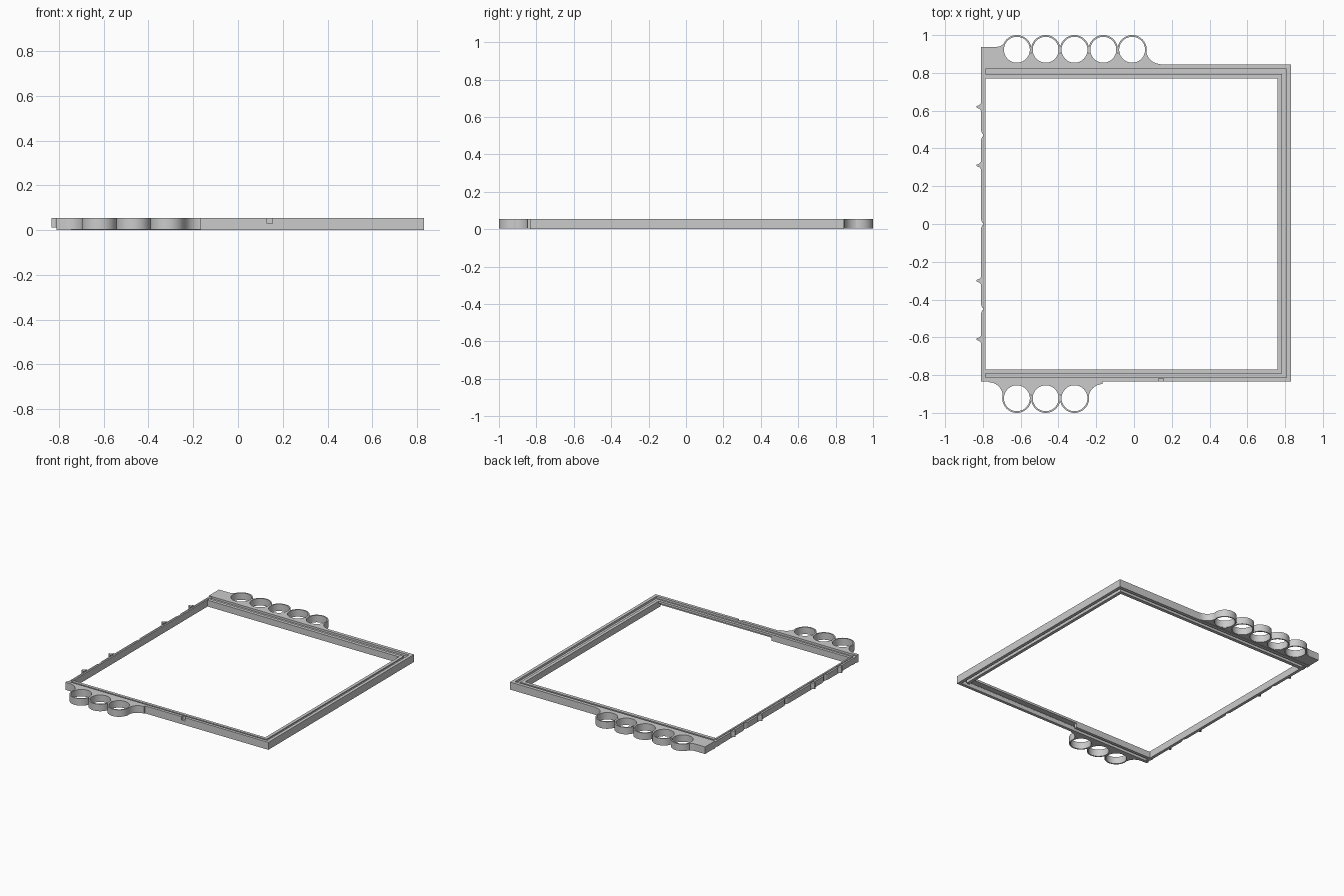
import bpy, bmesh
from math import sin, cos, radians, pi

if "Cube" in bpy.data.objects:
    bpy.data.objects.remove(bpy.data.objects["Cube"])

H = 0.055


def make_object(name, bm):
    bmesh.ops.recalc_face_normals(bm, faces=bm.faces)
    me = bpy.data.meshes.new(name)
    bm.to_mesh(me)
    bm.free()
    ob = bpy.data.objects.new(name, me)
    bpy.context.collection.objects.link(ob)
    return ob


def shade(ob):
    bpy.ops.object.select_all(action='DESELECT')
    ob.select_set(True)
    bpy.context.view_layer.objects.active = ob
    bpy.ops.object.shade_smooth_by_angle(angle=radians(30))


def plate(name, pts, z0, z1):
    """Extrude a flat outline between two heights."""
    bm = bmesh.new()
    f = bm.faces.new([bm.verts.new((x, y, z0)) for x, y in pts])
    ext = bmesh.ops.extrude_face_region(bm, geom=[f])
    for v in ext['geom']:
        if isinstance(v, bmesh.types.BMVert):
            v.co.z = z1
    return make_object(name, bm)


def arc(cx, cy, r, a0, a1, n):
    return [(cx + r * cos(radians(a0 + (a1 - a0) * i / n)),
             cy + r * sin(radians(a0 + (a1 - a0) * i / n))) for i in range(n + 1)]


def ring(name, cx, cy, ro, ri, z0, z1, n=48):
    """Open tube with square lips."""
    bm = bmesh.new()
    loops = []
    for r, z in ((ro, z0), (ro, z1), (ri, z1), (ri, z0)):
        loops.append([bm.verts.new((cx + r * cos(2 * pi * i / n),
                                    cy + r * sin(2 * pi * i / n), z)) for i in range(n)])
    for k in range(4):
        a, b = loops[k], loops[(k + 1) % 4]
        for i in range(n):
            j = (i + 1) % n
            bm.faces.new((a[i], a[j], b[j], b[i]))
    shade(make_object(name, bm))


def cut(target, x0, x1, y0, y1, z0, z1):
    c = plate("cutter", [(x0, y0), (x1, y0), (x1, y1), (x0, y1)], z0, z1)
    c.hide_render = True
    m = target.modifiers.new("cut", 'BOOLEAN')
    m.object, m.operation, m.solver = c, 'DIFFERENCE', 'EXACT'
    bpy.context.view_layer.objects.active = target
    bpy.ops.object.modifier_apply(modifier=m.name)
    bpy.data.objects.remove(c)


# Three-sided frame: stepped, grooved section swept with mitred corners
section = [(1, 0), (1, H), (.67, H), (.67, .04), (.33, .04), (.33, .048),
           (0, .048), (0, .002), (.33, .002), (.33, .03), (.67, .03), (.67, 0)]
bm = bmesh.new()
stations = [[], [], [], []]
for t, z in section:
    xr, yb, yf = .76 + .07 * t, .77 + .075 * t, -.77 - .065 * t
    for st, p in zip(stations, ((-.81, yb), (xr, yb), (xr, yf), (-.81, yf))):
        st.append(bm.verts.new((p[0], p[1], z)))
n = len(section)
for a, b in zip(stations, stations[1:]):
    for i in range(n):
        bm.faces.new((a[i], a[(i + 1) % n], b[(i + 1) % n], b[i]))
bm.faces.new(stations[0])
bm.faces.new(stations[3])
frame = make_object("frame", bm)
cut(frame, .13, .155, -.86, -.818, .03, .08)         # front slot
cut(frame, -.15, .7595, -.8125, -.74, -.02, .032)    # front lip relief

# Thin left bar with shallow notches along its outer edge
edge = [(-.81, -.825)]
for y in (-.45, 0, .47):
    edge += [(-.81, y - .025), (-.804, y - .009), (-.793, y),
             (-.804, y + .009), (-.81, y + .025)]
edge += [(-.81, .835), (-.785, .835), (-.785, -.825)]
plate("left_bar", edge, .005, .048)
plate("left_bar_ridge", [(-.797, -.79), (-.785, -.79), (-.785, .79), (-.797, .79)], .002, .053)

# Pointed clips on the left bar
for y in (-.61, -.30, .31, .62):
    plate("left_clip", [(-.808, y - .022), (-.818, y - .01), (-.833, y - .004),
                        (-.833, y + .004), (-.818, y + .01), (-.808, y + .022)], .012, H)

# Ring rows and the webs joining them to the frame
R, BORE, PITCH, X0, CY = .0775, .0685, .1525, -.62, .9225


def ring_row(side, count, base, start):
    s = 1 if side == "back" else -1
    xs = [X0 + PITCH * i for i in range(count)]
    for x in xs:
        ring(side + "_ring", x, s * CY, R, BORE, .004, H)
    pts = list(start)
    for x in xs:
        pts += arc(x, CY, R - .004, 195, 345, 24)
    pts += arc(xs[-1] + R + .072, CY, .075, 180, 270, 10)
    pts += [(xs[-1] + R + .072, base), (pts[0][0], base)]
    shade(plate(side + "_ring_web", [(x, s * y) for x, y in pts], .003, H))


ring_row("back", 5, .825, [(-.81, .937), (-.73, .937), (-.712, .94), (-.694, .95)])
ring_row("front", 3, .82, arc(X0 - R - .072, CY - .01, .075, 270, 360, 10))
